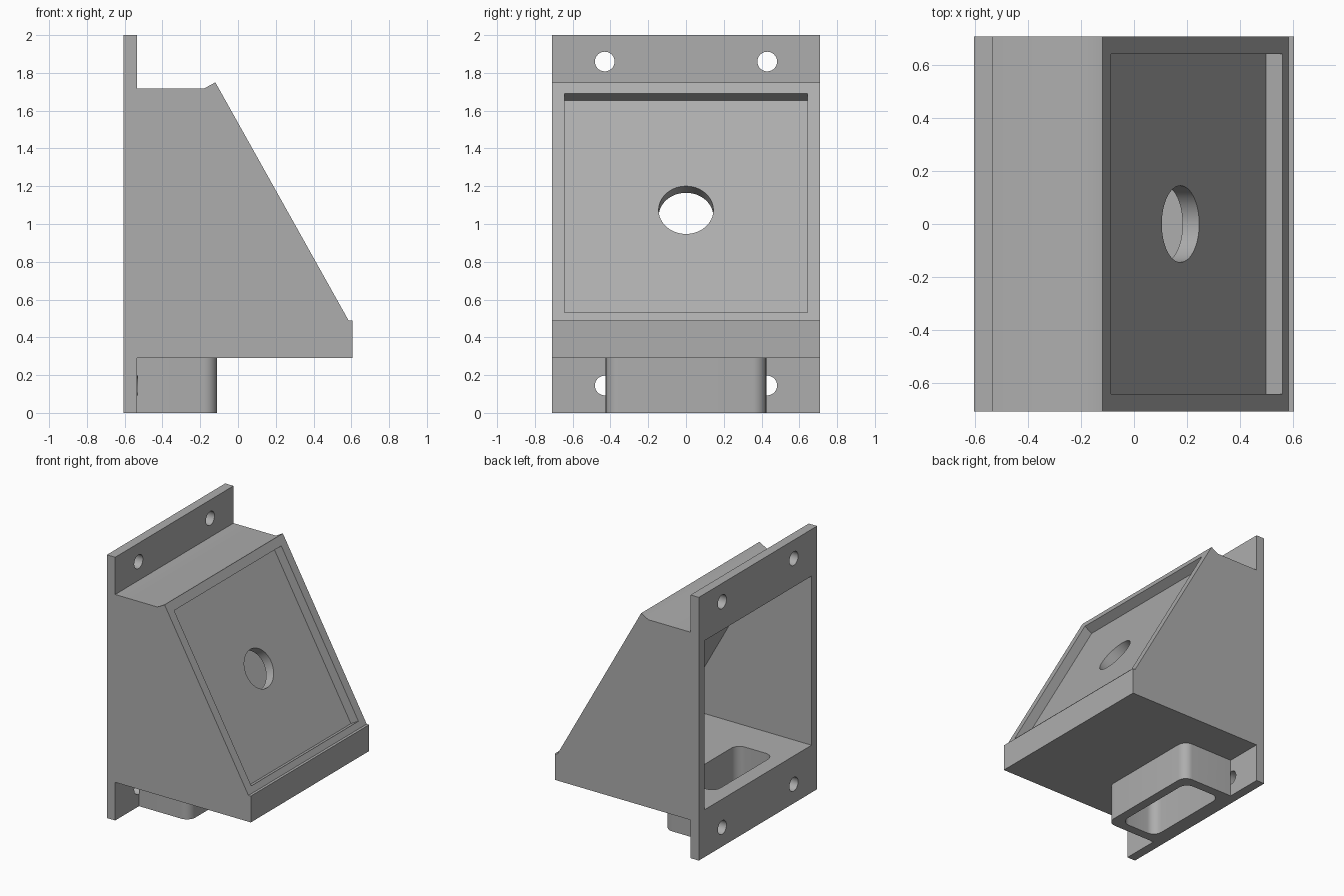
import bpy, bmesh, math
from mathutils import Vector, Matrix

cube = bpy.data.objects.get("Cube")
if cube:
    bpy.data.objects.remove(cube, do_unlink=True)

GREY = (0.42, 0.42, 0.42, 1)
grey = bpy.data.materials.new("plain grey")
grey.use_nodes = True
grey.diffuse_color = GREY
grey.node_tree.nodes["Principled BSDF"].inputs["Base Color"].default_value = GREY


def finish(bm, name):
    bmesh.ops.recalc_face_normals(bm, faces=bm.faces)
    mesh = bpy.data.meshes.new(name)
    bm.to_mesh(mesh)
    bm.free()
    mesh.materials.append(grey)
    ob = bpy.data.objects.new(name, mesh)
    bpy.context.collection.objects.link(ob)
    return ob


def prism(name, points, axis, lo, hi):
    """Extrude an outline: (x, z) points along y, or (x, y) points along z."""
    place = (lambda p: (p[0], lo, p[1])) if axis == "y" else (lambda p: (p[0], p[1], lo))
    bm = bmesh.new()
    face = bm.faces.new([bm.verts.new(place(p)) for p in points])
    out = bmesh.ops.extrude_face_region(bm, geom=[face])
    moved = [v for v in out["geom"] if isinstance(v, bmesh.types.BMVert)]
    shift = (0, hi - lo, 0) if axis == "y" else (0, 0, hi - lo)
    bmesh.ops.translate(bm, verts=moved, vec=shift)
    return finish(bm, name)


def rod(name, centre, direction, radius, length):
    bm = bmesh.new()
    turn = Vector(direction).to_track_quat("Z", "Y").to_matrix().to_4x4()
    bmesh.ops.create_cone(bm, cap_ends=True, segments=48, radius1=radius, radius2=radius,
                          depth=length, matrix=Matrix.Translation(centre) @ turn)
    return finish(bm, name)


def rounded(x0, x1, half, r_back, r_front):
    """Outline in x and y, with separate corner radii at the back and front."""
    pts = []
    for x, sx, sy, r, start in ((x1, 1, 1, r_front, 0), (x0, -1, 1, r_back, 90),
                                (x0, -1, -1, r_back, 180), (x1, 1, -1, r_front, 270)):
        if not r:
            pts.append((x, sy * half))
            continue
        for i in range(9):
            a = math.radians(start + 90 * i / 8)
            pts.append((x - sx * r + r * math.cos(a), sy * (half - r) + r * math.sin(a)))
    return pts


def combine(target, tool, operation):
    tool.hide_render = True
    mod = target.modifiers.new(tool.name, "BOOLEAN")
    mod.operation, mod.solver, mod.object = operation, "EXACT", tool
    bpy.context.view_layer.objects.active = target
    bpy.ops.object.modifier_apply(modifier=mod.name)
    bpy.data.objects.remove(tool, do_unlink=True)


WIDTH, INNER, WALL = 0.71, 0.643, 0.072
BACK, PLATE, FRONT = -0.605, -0.535, 0.605

# Wall plate and sloped housing share one side outline
top, foot = Vector((-0.12, 1.75)), Vector((0.585, 0.49))
housing = prism("sloped_housing", [
    (BACK, 0), (PLATE, 0), (PLATE, 0.29), (FRONT, 0.29), (FRONT, 0.49), foot, top,
    (-0.18, 1.717), (PLATE, 1.717), (PLATE, 2), (BACK, 2)], "y", -WIDTH, WIDTH)

# Rounded spout below the floor
combine(housing, prism("spout", rounded(-0.57, -0.11, 0.425, 0, 0.07), "z", 0, 0.32), "UNION")

# Hollow interior, open at the back
slope = (foot - top).normalized()
normal = Vector((-slope.y, slope.x))
inside = top - normal * 2 * WALL


def on_slope(z):
    return inside + slope * ((z - inside.y) / slope.y)


combine(housing, prism("cavity", [(-0.7, 0.36), on_slope(0.36), on_slope(1.645), (-0.7, 1.645)],
                       "y", -INNER, INNER), "DIFFERENCE")

# Recessed front panel with a round hole
recess = [top + slope * s + normal * d for s, d in
          ((0.069, 0.1), (1.397, 0.1), (1.397, -WALL), (0.069, -WALL))]
combine(housing, prism("recess", recess, "y", -INNER, INNER), "DIFFERENCE")
combine(housing, rod("panel_hole", (0.176, 0, 1.074), (normal.x, 0, normal.y), 0.145, 0.3),
        "DIFFERENCE")

# Slot through the spout and floor
combine(housing, prism("slot", rounded(-0.49, -0.18, 0.355, 0.07, 0.07), "z", -0.1, 0.45),
        "DIFFERENCE")

# Screw holes in the wall plate
for y in (-0.43, 0.43):
    for z in (0.145, 1.86):
        combine(housing, rod("screw_hole", (PLATE - 0.097, y, z), (1, 0, 0), 0.052, 0.2),
                "DIFFERENCE")

# Smooth the round walls, keep the edges crisp
bpy.ops.object.select_all(action="DESELECT")
housing.select_set(True)
bpy.context.view_layer.objects.active = housing
bpy.ops.object.shade_smooth_by_angle(angle=math.radians(30))
